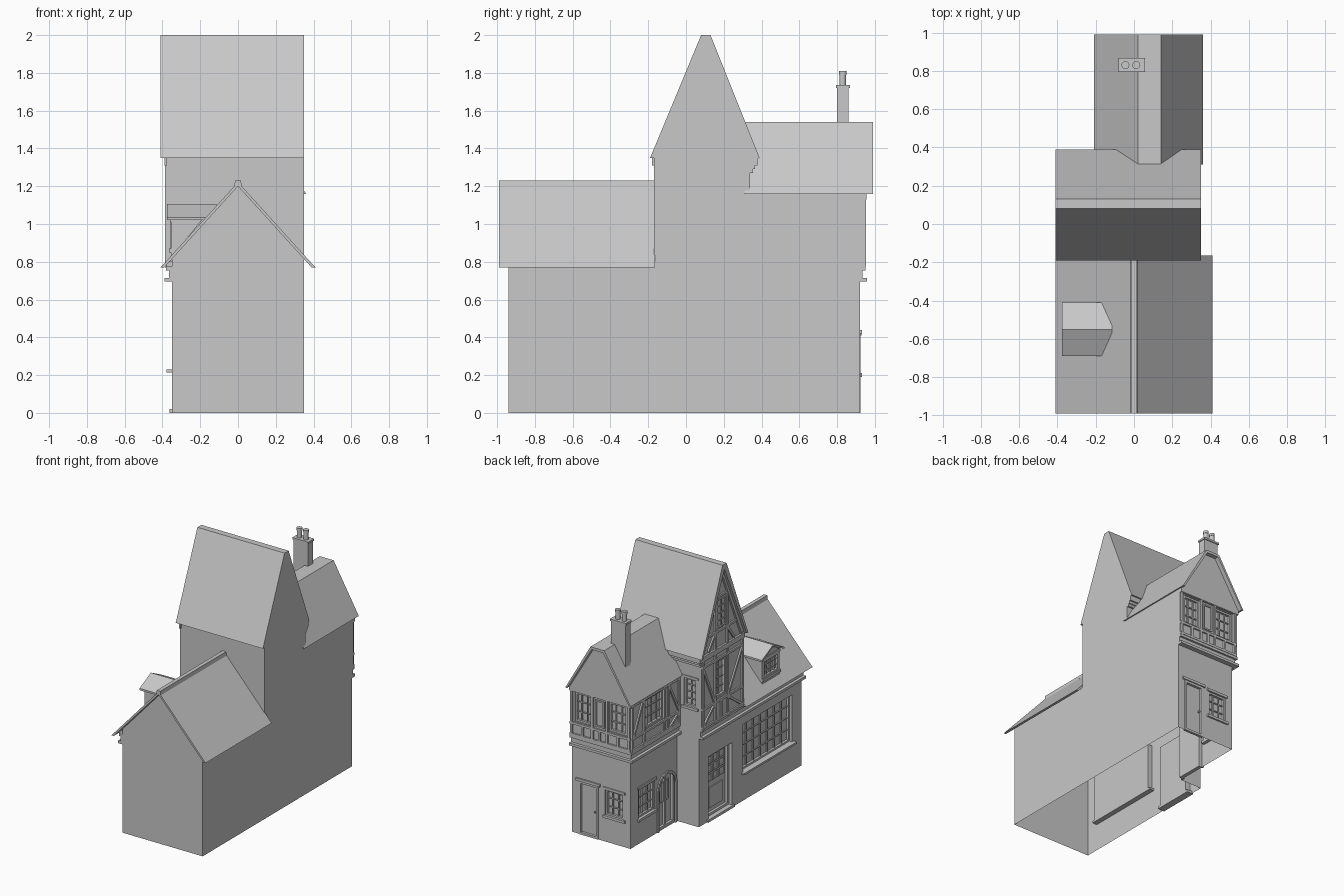
import bpy, bmesh, math

if "Cube" in bpy.data.objects:
    bpy.data.objects.remove(bpy.data.objects["Cube"])

grey = bpy.data.materials.new("plain grey")
grey.diffuse_color = (0.58, 0.58, 0.58, 1)
grey.use_nodes = True
grey.node_tree.nodes["Principled BSDF"].inputs["Base Color"].default_value = grey.diffuse_color
parts = {}


def part(name):
    return parts.setdefault(name, bmesh.new())


def at(axis, a, p, q):
    return (a, p, q) if axis == 0 else (p, a, q)


def sheet(name, axis, a, pts):
    bm = part(name)
    bm.faces.new([bm.verts.new(at(axis, a, p, q)) for p, q in pts])


def prism(name, axis, a0, a1, pts):
    bm = part(name)
    r0, r1 = ([bm.verts.new(at(axis, a, p, q)) for p, q in pts] for a in (a0, a1))
    bm.faces.new(r0)
    bm.faces.new(r1[::-1])
    for i in range(len(pts)):
        j = (i + 1) % len(pts)
        bm.faces.new((r0[i], r1[i], r1[j], r0[j]))


# A wall plane is (axis, position, outward sign); u runs along it, d is height above it
def rect(u0, u1, z0, z1):
    return [(u0, z0), (u1, z0), (u1, z1), (u0, z1)]


def slab(name, w, u0, u1, z0, z1, d0, d1):
    prism(name, w[0], w[1] + w[2] * d0, w[1] + w[2] * d1, rect(u0, u1, z0, z1))


def beam(name, w, a, b, width=0.018, d=0.012):
    dx, dz = b[0] - a[0], b[1] - a[1]
    k = width / 2 / math.hypot(dx, dz)
    n = (-dz * k, dx * k)
    pts = [(p[0] + s * n[0], p[1] + s * n[1]) for p, s in ((a, 1), (b, 1), (b, -1), (a, -1))]
    prism(name, w[0], w[1], w[1] + w[2] * d, pts)


def wall(name, w, u0, u1, z0, z1, holes=()):
    us = sorted({u0, u1, *[h[0] for h in holes], *[h[1] for h in holes]})
    zs = sorted({z0, z1, *[h[2] for h in holes], *[h[3] for h in holes]})
    for a, b in zip(us, us[1:]):
        for c, e in zip(zs, zs[1:]):
            m, n = (a + b) / 2, (c + e) / 2
            if not any(h[0] < m < h[1] and h[2] < n < h[3] for h in holes):
                sheet(name, w[0], w[1], rect(a, b, c, e))


def reveal(name, w, h, depth):
    bm = part(name)
    p = rect(*h)
    for i in range(4):
        q = [p[i], p[(i + 1) % 4]]
        bm.faces.new([bm.verts.new(at(w[0], w[1] - w[2] * d, *c))
                      for d, c in ((0, q[0]), (0, q[1]), (depth, q[1]), (depth, q[0]))])


def border(name, w, h, t, d0, d1):
    u0, u1, z0, z1 = h
    for r in ((u0, u0 + t, z0, z1), (u1 - t, u1, z0, z1),
              (u0 + t, u1 - t, z0, z0 + t), (u0 + t, u1 - t, z1 - t, z1)):
        slab(name, w, *r, d0, d1)


def window(name, w, h, nu, nz, depth=0.025, trim=0.0):
    u0, u1, z0, z1 = h
    reveal(name + "_reveal", w, h, depth)
    sheet(name + "_glass", w[0], w[1] - w[2] * depth, rect(*h))
    border(name + "_frame", w, h, 0.014, -depth, -depth + 0.018)
    for i in range(1, nu):
        u = u0 + (u1 - u0) * i / nu
        slab(name + "_bars", w, u - 0.004, u + 0.004, z0, z1, -depth, -depth + 0.01)
    for i in range(1, nz):
        z = z0 + (z1 - z0) * i / nz
        slab(name + "_bars", w, u0, u1, z - 0.004, z + 0.004, -depth, -depth + 0.009)
    if trim:
        slab(name + "_sill", w, u0 - 0.015, u1 + 0.015, z0 - 0.02, z0, -depth, trim)
        slab(name + "_lintel", w, u0 - 0.015, u1 + 0.015, z1, z1 + 0.02, 0, trim * 0.6)


def door(name, w, h, depth):
    u0, u1, z0, z1 = h
    reveal(name + "_reveal", w, h, depth)
    sheet(name + "_leaf", w[0], w[1] - w[2] * depth, rect(*h))
    border(name + "_frame", w, (u0, u1, z0 - 0.0, z1), 0.018, -depth, -depth + 0.02)


LOW, TOW, TREAR = (0, -0.35, -1), (0, -0.375, -1), (1, 0.34, 1)
RL, RB, RLU, RBU = (0, -0.16, -1), (1, 0.92, 1), (0, -0.18, -1), (1, 0.94, 1)

# Main shell
shop, shop_door = (-0.82, -0.21, 0.23, 0.60), (-0.07, 0.22, 0.02, 0.51)
wall("left_wall", LOW, -0.94, 0.34, 0, 0.82, [shop, shop_door])
sheet("front_wall", 1, -0.94, [(-0.35, 0), (0.35, 0), (0.35, 0.82), (0, 1.205), (-0.35, 0.82)])
sheet("right_wall", 0, 0.35, [(-0.94, 0), (0.92, 0), (0.92, 0.77), (0.94, 0.77), (0.94, 1.17), (0.34, 1.17),
      (0.34, 1.27), (0.385, 1.35), (0.125, 1.99), (0.085, 1.99), (-0.185, 1.35), (-0.17, 1.35), (-0.17, 0.82), (-0.94, 0.82)])
sheet("tower_front_wall", 1, -0.17, rect(-0.375, 0.35, 0.8, 1.39))
side_win = (-0.33, -0.22, 0.93, 1.15)
wall("tower_rear_wall", TREAR, -0.35, -0.16, 0, 1.35, [side_win])
wall("tower_rear_wall", TREAR, -0.16, 0.35, 1.1, 1.35)
wall("tower_rear_wall", TREAR, -0.375, -0.35, 0.77, 1.35)
tower_win = (0.035, 0.175, 0.95, 1.24)
wall("tower_left_wall", TOW, -0.17, 0.34, 0.77, 1.35, [tower_win])
sheet("tower_gable", 0, -0.375, [(-0.175, 1.35), (0.375, 1.35), (0.105, 1.97)])

# Rear wing shell
rl_win, arch = (0.62, 0.82, 0.20, 0.43), (0.36, 0.58, 0.0, 0.43)
rb_door, rb_win = (0.12, 0.29, 0.0, 0.42), (-0.10, 0.06, 0.21, 0.41)
wall("rear_wing_left_wall", RL, 0.34, 0.92, 0, 0.77, [rl_win, arch])
wall("rear_wing_back_wall", RB, -0.16, 0.35, 0, 0.77, [rb_door, rb_win])
rlu_win = (0.54, 0.78, 0.89, 1.12)
rbu_wins = [(0.165, 0.31, 0.89, 1.12), (-0.14, 0.015, 0.89, 1.12)]
wall("rear_upper_left_wall", RLU, 0.34, 0.94, 0.77, 1.18, [rlu_win])
wall("rear_upper_back_wall", RBU, -0.18, 0.35, 0.77, 1.16, rbu_wins)
sheet("rear_gable", 1, 0.955, [(-0.2, 1.16), (0.35, 1.16), (0.135, 1.53), (0.025, 1.53)])
prism("rear_gable_beam", 1, 0.94, 0.955, rect(-0.195, 0.35, 1.13, 1.165))

# Windows and doors
window("shop_window", LOW, shop, 7, 4, 0.04)
slab("shop_window_sill", LOW, -0.84, -0.19, 0.215, 0.23, -0.04, 0.028)
window("tower_window", TOW, tower_win, 2, 4)
window("tower_side_window", TREAR, side_win, 2, 4, trim=0.01)
window("rear_left_window", RL, rl_win, 3, 3, trim=0.015)
window("rear_back_window", RB, rb_win, 3, 3, trim=0.013)
window("rear_upper_left_window", RLU, rlu_win, 4, 3)
for h in rbu_wins:
    window("rear_upper_back_window", RBU, h, 3, 3)
door("shop_door", LOW, shop_door, 0.045)
for i in range(3):
    for j in range(3):
        u, z = -0.035 + i * 0.078, 0.28 + j * 0.07
        border("shop_door_panes", LOW, (u, u + 0.07, z, z + 0.062), 0.006, -0.045, -0.036)
slab("shop_door_panel", LOW, -0.01, 0.16, 0.07, 0.23, -0.045, -0.037)
slab("shop_door_step", LOW, -0.09, 0.24, 0, 0.02, -0.045, 0.012)
door("back_door", RB, rb_door, 0.015)
slab("back_door_lintel", RB, 0.1, 0.31, 0.42, 0.44, 0, 0.013)
slab("back_door_knob", RB, 0.145, 0.155, 0.2, 0.21, -0.015, 0.005)

# Arched door with spandrels, leaf, frame and small panes
door("arched_door", RL, arch, 0.03)
cu, r, spring = 0.47, 0.11, 0.32
for s in (1, -1):
    curve = [(cu + s * r * math.cos(t * math.pi / 12), spring + r * math.sin(t * math.pi / 12)) for t in range(7)]
    prism("arched_door_spandrel", 0, -0.16, -0.13, curve + [(cu + s * r, 0.43)])
    for a, b in zip(curve, curve[1:]):
        beam("arched_door_trim", RL, a, b, 0.02, 0.01)
    slab("arched_door_trim", RL, cu + s * r - 0.01, cu + s * r + 0.01, 0, spring, 0, 0.01)
    border("arched_door_panes", RL, (cu + s * 0.035 - 0.025, cu + s * 0.035 + 0.025, 0.2, 0.36), 0.008, -0.03, -0.02)
slab("arched_door_post", RL, cu - 0.006, cu + 0.006, 0, 0.42, -0.03, -0.015)

# Moulded bands between the storeys
for z0, z1, d in ((0.695, 0.715, 0.038), (0.715, 0.755, 0.015), (0.755, 0.775, 0.03)):
    slab("left_band", LOW, -0.94, 0.34, z0, z1, 0, d)
    slab("rear_left_band", RL, 0.34, 0.92 + d, z0, z1, 0, d)
    slab("rear_back_band", RB, -0.16, 0.35, z0, z1, 0, d)

# Tower timbers
T = "tower_timbers"
for u in (-0.16, 0.025, 0.185, 0.33):
    beam(T, TOW, (u, 0.77), (u, 1.32))
for z in (0.785, 0.93, 1.26):
    beam(T, TOW, (-0.17, z), (0.34, z))
slab(T, TOW, -0.18, 0.38, 1.31, 1.35, 0, 0.015)
for a, b in (((0.19, 0.94), (0.33, 1.25)), ((0.02, 0.94), (-0.16, 1.25)), ((0.19, 0.92), (0.33, 0.79)),
             ((0.02, 0.92), (-0.16, 0.79)), ((0.105, 0.79), (0.105, 0.93))):
    beam(T, TOW, a, b)
G = "gable_timbers"
for s in (-1, 1):
    beam(G, TOW, (0.105 + s * 0.07, 1.35), (0.105 + s * 0.07, 1.76))
    beam(G, TOW, (0.105 + s * 0.255, 1.36), (0.105, 1.95), 0.03, 0.015)
    beam(G, TOW, (0.105 + s * 0.07, 1.48), (0.105 + s * 0.16, 1.36))
beam(G, TOW, (-0.1, 1.48), (0.31, 1.48))
beam(G, TOW, (0.02, 1.75), (0.19, 1.75))
border("gable_window", TOW, (0.045, 0.165, 1.5, 1.73), 0.012, 0, 0.01)
beam("gable_window", TOW, (0.105, 1.5), (0.105, 1.73), 0.008, 0.008)
for z in (1.56, 1.615, 1.67):
    beam("gable_window", TOW, (0.045, z), (0.165, z), 0.008, 0.007)

# Rear wing timbers
R = "rear_timbers"
for u in (0.35, 0.48, 0.53, 0.79, 0.93):
    beam(R, RLU, (u, 0.775), (u, 1.16))
for z in (0.785, 0.875, 1.135):
    beam(R, RLU, (0.34, z), (0.94, z))
    beam(R, RBU, (-0.18, z), (0.35, z))
for a, b in (((0.35, 0.88), (0.48, 1.13)), ((0.8, 1.13), (0.92, 0.88)), ((0.35, 0.87), (0.47, 0.79))):
    beam(R, RLU, a, b)
for u in (-0.165, 0.025, 0.155, 0.335):
    beam(R, RBU, (u, 0.775), (u, 1.16))
border(R, RBU, (0.05, 0.13, 0.9, 1.11), 0.012, 0, 0.008)
for u in (-0.07, 0.09, 0.24):
    beam(R, RBU, (u, 0.785), (u, 0.875))

# Roofs
prism("front_roof", 1, -0.99, -0.165, [(-0.41, 0.77), (0, 1.222), (0.41, 0.77), (0.39, 0.77), (0, 1.2), (-0.39, 0.77)])
prism("front_ridge", 1, -0.99, -0.165, [(-0.02, 1.2), (0.02, 1.2), (0.015, 1.23), (-0.015, 1.23)])
prism("tower_roof", 0, -0.41, 0.35, [(-0.19, 1.35), (0.08, 2), (0.13, 2), (0.39, 1.35),
                                     (0.37, 1.35), (0.105, 1.96), (-0.17, 1.35)])
prism("rear_roof", 1, 0.31, 0.99, [(-0.21, 1.16), (0.02, 1.54), (0.14, 1.54), (0.36, 1.16),
                                   (0.345, 1.16), (0.13, 1.52), (0.03, 1.52), (-0.195, 1.16)])
for y, z0, z1 in ((0.355, 1.27, 1.29), (0.365, 1.29, 1.31), (0.378, 1.31, 1.35)):
    prism("tower_eave_moulding", 1, 0.34, y, rect(-0.375, 0.35, z0, z1))

# Dormer
D = (0, -0.355, -1)
dormer_win = (-0.645, -0.455, 0.87, 1.01)
wall("dormer_front", D, -0.66, -0.44, 0.83, 1.03, [dormer_win])
sheet("dormer_front", 0, -0.355, [(-0.66, 1.03), (-0.44, 1.03), (-0.55, 1.085)])
window("dormer_window", D, dormer_win, 4, 3, 0.015, 0.01)
for y in (-0.66, -0.44):
    sheet("dormer_cheeks", 1, y, [(-0.355, 0.82), (-0.355, 1.035), (-0.18, 1.035)])
prism("dormer_roof", 0, -0.375, -0.115, [(-0.69, 1.035), (-0.55, 1.105), (-0.41, 1.035),
                                         (-0.41, 1.02), (-0.55, 1.09), (-0.69, 1.02)])

# Chimney
prism("chimney", 1, 0.8, 0.86, rect(-0.075, 0.05, 1.36, 1.72))
prism("chimney_cap", 1, 0.793, 0.867, rect(-0.082, 0.057, 1.72, 1.735))
for x in (-0.045, 0.012):
    bm = part("chimney_pots")
    for rad, z0, z1 in ((0.018, 1.735, 1.805), (0.021, 1.79, 1.81)):
        c = bmesh.ops.create_cone(bm, cap_ends=True, segments=12, radius1=rad, radius2=rad, depth=z1 - z0)
        bmesh.ops.translate(bm, verts=c["verts"], vec=(x, 0.83, (z0 + z1) / 2))

for name, bm in parts.items():
    bmesh.ops.remove_doubles(bm, verts=bm.verts, dist=1e-5)
    bmesh.ops.recalc_face_normals(bm, faces=bm.faces)
    me = bpy.data.meshes.new(name)
    bm.to_mesh(me)
    bm.free()
    me.materials.append(grey)
    bpy.context.collection.objects.link(bpy.data.objects.new(name, me))
